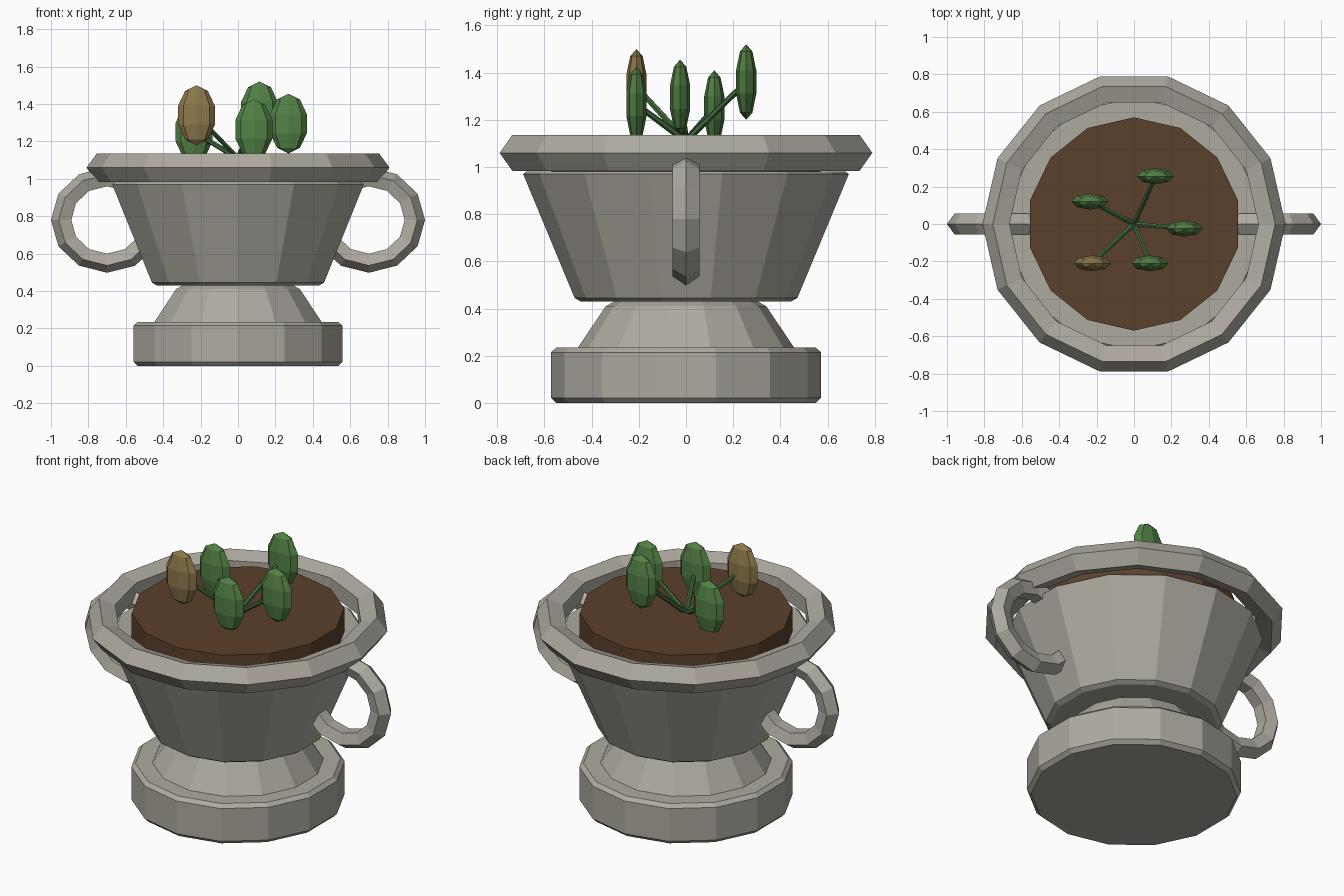
import bpy, bmesh, math
from mathutils import Vector, Matrix

if "Cube" in bpy.data.objects:
    bpy.data.objects.remove(bpy.data.objects["Cube"])

N = 14  # sides of the round parts


def material(name, rgb):
    m = bpy.data.materials.new(name)
    m.diffuse_color = (*rgb, 1)
    m.use_nodes = True
    m.node_tree.nodes["Principled BSDF"].inputs["Base Color"].default_value = m.diffuse_color
    return m


STONE = material("stone", (0.42, 0.40, 0.35))
SOIL = material("soil", (0.105, 0.052, 0.025))
GREEN = material("green_leaf", (0.085, 0.22, 0.06))
YELLOW = material("dry_leaf", (0.27, 0.19, 0.07))
STEM = material("stem", (0.05, 0.14, 0.045))


def add_object(name, bm, mat):
    bmesh.ops.recalc_face_normals(bm, faces=bm.faces)
    me = bpy.data.meshes.new(name)
    bm.to_mesh(me)
    bm.free()
    me.materials.append(mat)
    ob = bpy.data.objects.new(name, me)
    bpy.context.collection.objects.link(ob)
    return ob


def lathe(name, profile, mat):
    """Solid of revolution with flat caps; a corner points along +y."""
    bm = bmesh.new()
    rings = []
    for r, z in profile:
        angles = [math.pi / 2 + 2 * math.pi * i / N for i in range(N)]
        rings.append([bm.verts.new((r * math.cos(a), r * math.sin(a), z)) for a in angles])
    for lo, hi in zip(rings, rings[1:]):
        for i in range(N):
            j = (i + 1) % N
            bm.faces.new((lo[i], lo[j], hi[j], hi[i]))
    bm.faces.new(rings[0])
    bm.faces.new(rings[-1])
    return add_object(name, bm, mat)


def ring(name, major, minor, segments, matrix):
    """Torus with a five-sided section, one corner pointing outward."""
    bm = bmesh.new()
    loops = []
    for i in range(segments):
        a = 2 * math.pi * i / segments
        loop = []
        for k in range(5):
            b = 2 * math.pi * k / 5
            r = major + minor * math.cos(b)
            loop.append(bm.verts.new((r * math.cos(a), r * math.sin(a), minor * math.sin(b))))
        loops.append(loop)
    for i in range(segments):
        p, q = loops[i], loops[(i + 1) % segments]
        for k in range(5):
            bm.faces.new((p[k], q[k], q[(k + 1) % 5], p[(k + 1) % 5]))
    bm.transform(matrix)
    return add_object(name, bm, STONE)


# Foot, neck and bowl, each with small chamfers
lathe("foot", [(0.55, 0), (0.572, 0.022), (0.572, 0.215), (0.55, 0.235)], STONE)
lathe("neck", [(0.475, 0.21), (0.34, 0.41), (0.305, 0.43)], STONE)
lathe("bowl", [(0.445, 0.43), (0.472, 0.445), (0.69, 0.97), (0.675, 0.982)], STONE)

# Rim ring
ring("rim", 0.73, 0.08, N, Matrix.Translation((0, 0, 1.06)))

# Ring handles passing through the bowl wall
for side, x in (("left", -0.70), ("right", 0.70)):
    place = (Matrix.Translation((x, 0, 0.78)) @ Matrix.Diagonal((1, 1, 0.94, 1))
             @ Matrix.Rotation(math.pi / 2, 4, "X"))
    ring("handle_" + side, 0.24, 0.06, 12, place)

# Soil
lathe("soil", [(0.57, 0.92), (0.57, 1.12)], SOIL)

# Stems fanning out to leaves
leaves = [((0.115, 0.255, 1.36), GREEN), ((-0.235, 0.12, 1.25), GREEN),
          ((0.27, -0.025, 1.295), GREEN), ((0.085, -0.21, 1.265), GREEN),
          ((-0.222, -0.21, 1.34), YELLOW)]
root = Vector((0, 0, 1.11))
for n, (pos, mat) in enumerate(leaves, 1):
    tip = Vector(pos)
    d = tip - root
    bm = bmesh.new()
    bmesh.ops.create_cone(bm, cap_ends=True, segments=6, radius1=0.015, radius2=0.012,
                          depth=d.length)
    bm.transform(Matrix.Translation((root + tip) / 2) @ d.to_track_quat("Z", "Y").to_matrix().to_4x4())
    add_object(f"stem_{n}", bm, STEM)

    bm = bmesh.new()
    bmesh.ops.create_uvsphere(bm, u_segments=8, v_segments=5, radius=1)
    bm.transform(Matrix.Translation(tip) @ Matrix.Diagonal((0.104, 0.045, 0.16, 1)))
    add_object(f"leaf_{n}", bm, mat)
